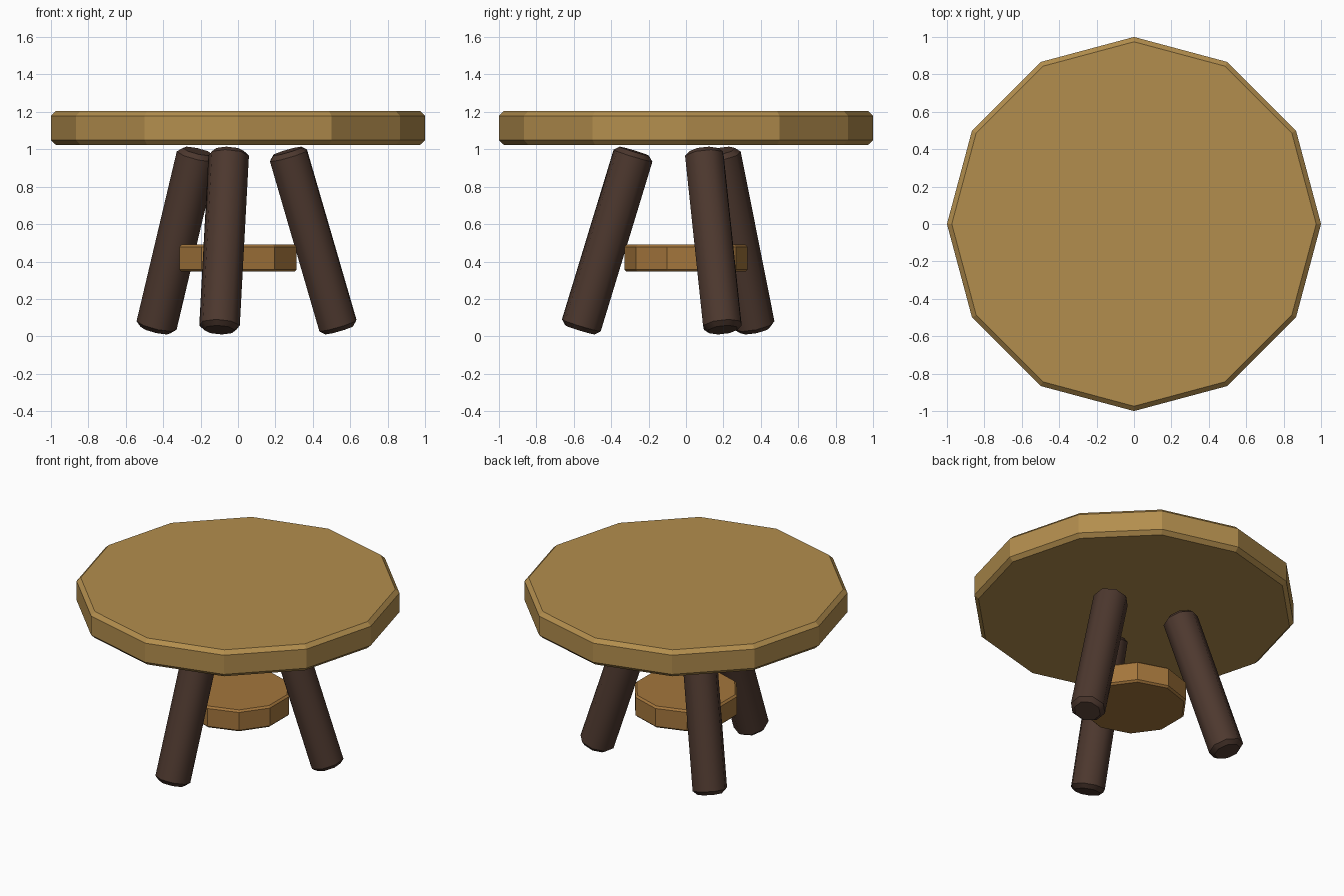
import bpy
from math import sin, cos, pi, radians

if "Cube" in bpy.data.objects:
    bpy.data.objects.remove(bpy.data.objects["Cube"])


def material(name, color):
    m = bpy.data.materials.new(name)
    m.diffuse_color = (*color, 1)
    m.use_nodes = True
    m.node_tree.nodes["Principled BSDF"].inputs["Base Color"].default_value = m.diffuse_color
    return m


def drum(name, sides, radius, depth, loc, mat, bevel, rot=(0, 0, 0)):
    bpy.ops.mesh.primitive_cylinder_add(vertices=sides, radius=radius, depth=depth,
                                        location=loc, rotation=rot)
    ob = bpy.context.object
    ob.name = name
    ob.data.materials.append(mat)
    # Chamfer only the two rims
    mod = ob.modifiers.new("rim", 'BEVEL')
    mod.width = bevel
    mod.segments = 1
    mod.limit_method = 'ANGLE'
    mod.angle_limit = radians(60)
    return ob


top_wood = material("top_wood", (0.45, 0.27, 0.075))
shelf_wood = material("shelf_wood", (0.37, 0.18, 0.045))
dark_wood = material("dark_wood", (0.075, 0.04, 0.028))

# Table top and small lower shelf
drum("table_top", 12, 1.0, 0.18, (0, 0, 1.114), top_wood, 0.025)
drum("lower_shelf", 10, 0.33, 0.145, (0, 0, 0.418), shelf_wood, 0.012)

# Three splayed log legs
for i in range(3):
    a = radians(20 + 120 * i)
    r = 0.428
    leg = drum(f"leg_{i + 1}", 8, 0.11, 1.0, (r * cos(a), r * sin(a), 0.512),
               dark_wood, 0.025, (0, -0.3, a))
    bpy.ops.object.shade_smooth_by_angle(angle=radians(50))
